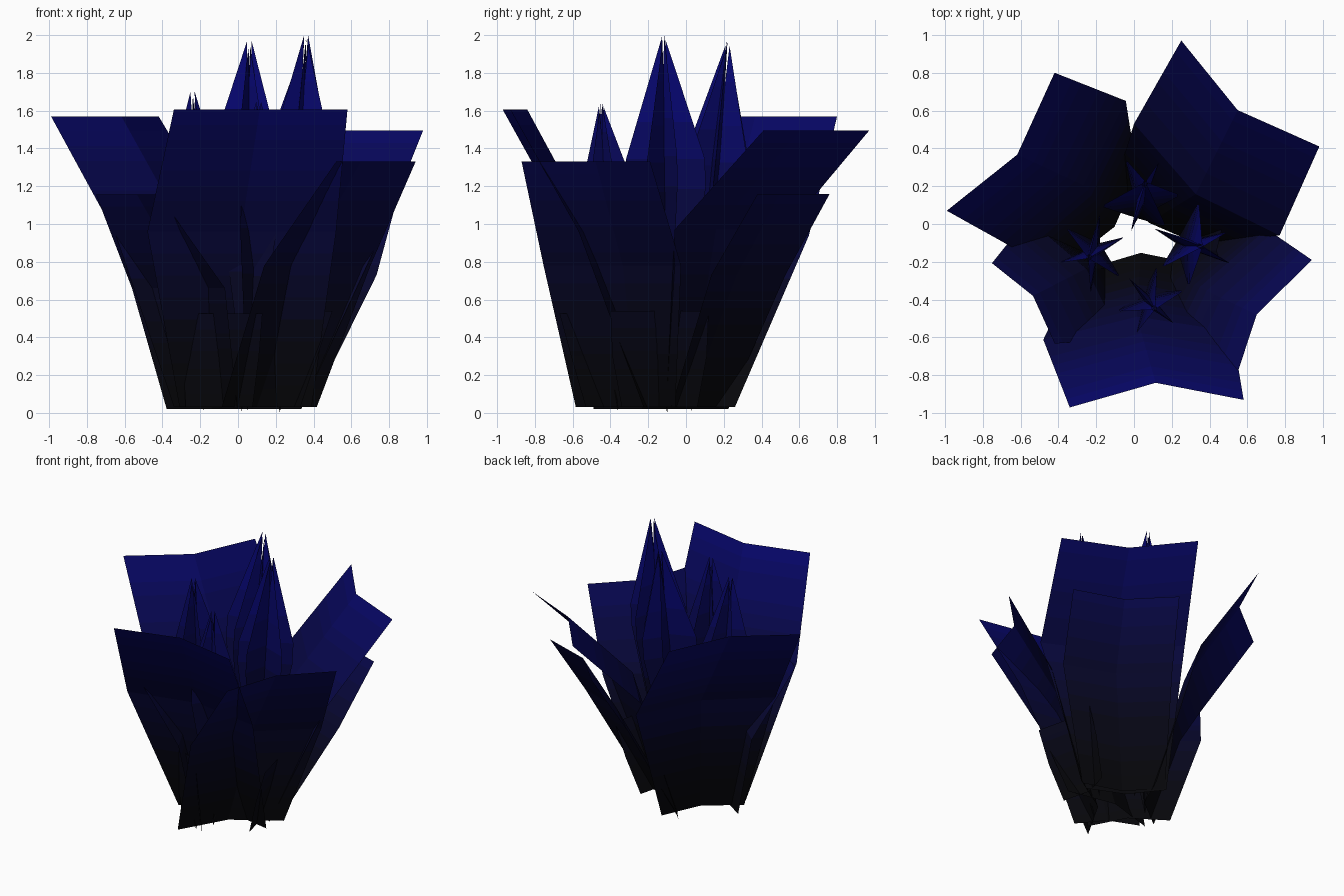
import bpy, math, random
from mathutils import Vector

if "Cube" in bpy.data.objects:
    bpy.data.objects.remove(bpy.data.objects["Cube"])

random.seed(4)
LEVELS = 16


# Materials: near-black at the ground fading to deep blue at the tips
def shade(i):
    m = bpy.data.materials.new("blue_shade_%d" % i)
    t = (i + 0.5) / LEVELS
    m.diffuse_color = (0.002, 0.002, 0.003 + 0.18 * t ** 2.4, 1)
    m.use_nodes = True
    m.node_tree.nodes["Principled BSDF"].inputs["Base Color"].default_value = m.diffuse_color
    return m


shades = [shade(i) for i in range(LEVELS)]


def build(name, strips):
    """Each strip is a list of rows of points; neighbouring rows are bridged."""
    verts, faces = [], []
    for rows in strips:
        start, n = len(verts), len(rows[0])
        verts += [p for row in rows for p in row]
        for r in range(len(rows) - 1):
            for c in range(n - 1):
                a = start + r * n + c
                faces.append((a, a + 1, a + n + 1, a + n))
    mesh = bpy.data.meshes.new(name)
    mesh.from_pydata(verts, [], faces)
    for m in shades:
        mesh.materials.append(m)
    for p in mesh.polygons:
        p.material_index = max(0, min(LEVELS - 1, int(p.center.z / 1.75 * LEVELS)))
    mesh.validate()
    obj = bpy.data.objects.new(name, mesh)
    bpy.context.collection.objects.link(obj)


# Broad folded leaf: rows are (x, y, z, half width) at base, middle and tip;
# twist turns the base and middle rows by a few degrees
def leaf(name, angle, *rows, twist=(0, 0)):
    key = []
    for (x, y, z, w), fold, turn in zip(rows, (0.25, 0.2, 0.24), (*twist, 0)):
        a = math.radians(angle + turn)
        out = Vector((math.cos(a), math.sin(a), 0))
        side = Vector((-out.y, out.x, 0))
        c = Vector((x, y, z))
        key.append([c - side * w, c - out * fold * w, c + side * w])
    fine = [key[0]]
    for lo, hi in zip(key, key[1:]):
        for k in range(1, 9):
            fine.append([p.lerp(q, k / 8) for p, q in zip(lo, hi)])
    build(name, [fine])


leaf("back_right_leaf", 52.5, (.12, .06, .02, .27), (.385, .235, .97, .485), (.615, .69, 1.495, .46))
leaf("back_left_leaf", 142, (-.16, .03, .03, .29), (-.345, .265, .94, .49), (-.705, .435, 1.57, .463))
leaf("front_leaf", 272.5, (.04, -.24, .03, .35), (.02, -.59, .96, .50), (.12, -.95, 1.605, .46))
leaf("front_right_leaf", -31.7, (.165, -.32, .03, .364), (.42, -.39, .78, .46), (.73, -.53, 1.33, .40),
     twist=(-12, -6))
leaf("front_left_leaf", 218, (-.19, -.28, .02, .28), (-.315, -.285, .66, .40), (-.585, -.42, 1.155, .27),
     twist=(4, 0))
leaf("outer_back_leaf", 58, (.15, .07, .03, .28), (.42, .33, .73, .37), (.545, .57, 1.16, .36))
leaf("short_front_leaf", 233.6, (-.10, -.40, .03, .22), (-.09, -.46, .30, .25), (-.08, -.515, .525, .26))
leaf("short_right_leaf", 0, (.33, -.14, .03, .2), (.42, -.14, .30, .25), (.50, -.14, .54, .26))


# Pointed bud: thin kite-shaped blades radiating from a leaning axis
def bud(name, foot, tip, radius, turn, blades=6):
    foot, tip = Vector(foot), Vector(tip)
    strips = []
    for i in range(blades):
        a = turn + 2 * math.pi * i / blades + random.uniform(-.2, .2)
        out = Vector((math.cos(a), math.sin(a), 0))
        side = Vector((-out.y, out.x, 0))
        reach = radius * random.uniform(.9, 1.1)
        top = tip + out * .012 - Vector((0, 0, .025 * (i % 3)))
        rows = []
        for t in (0, .15, .3, .45, .6, .68, .78, .9, 1):
            w = t / .65 if t < .65 else (1 - t) / .35
            p = foot.lerp(top, t)
            rows.append([p - side * .025 * w, p + out * reach * w, p + side * .025 * w])
        strips.append(rows)
    build(name, strips)


bud("back_bud", (.02, .03, .01), (.06, .22, 1.97), .21, .1)
bud("right_bud", (.22, -.10, 0), (.36, -.12, 2.0), .21, .5)
bud("left_bud", (-.18, -.10, .01), (-.24, -.18, 1.70), .20, .3)
bud("front_bud", (.05, -.36, .01), (.11, -.45, 1.65), .18, .2)
